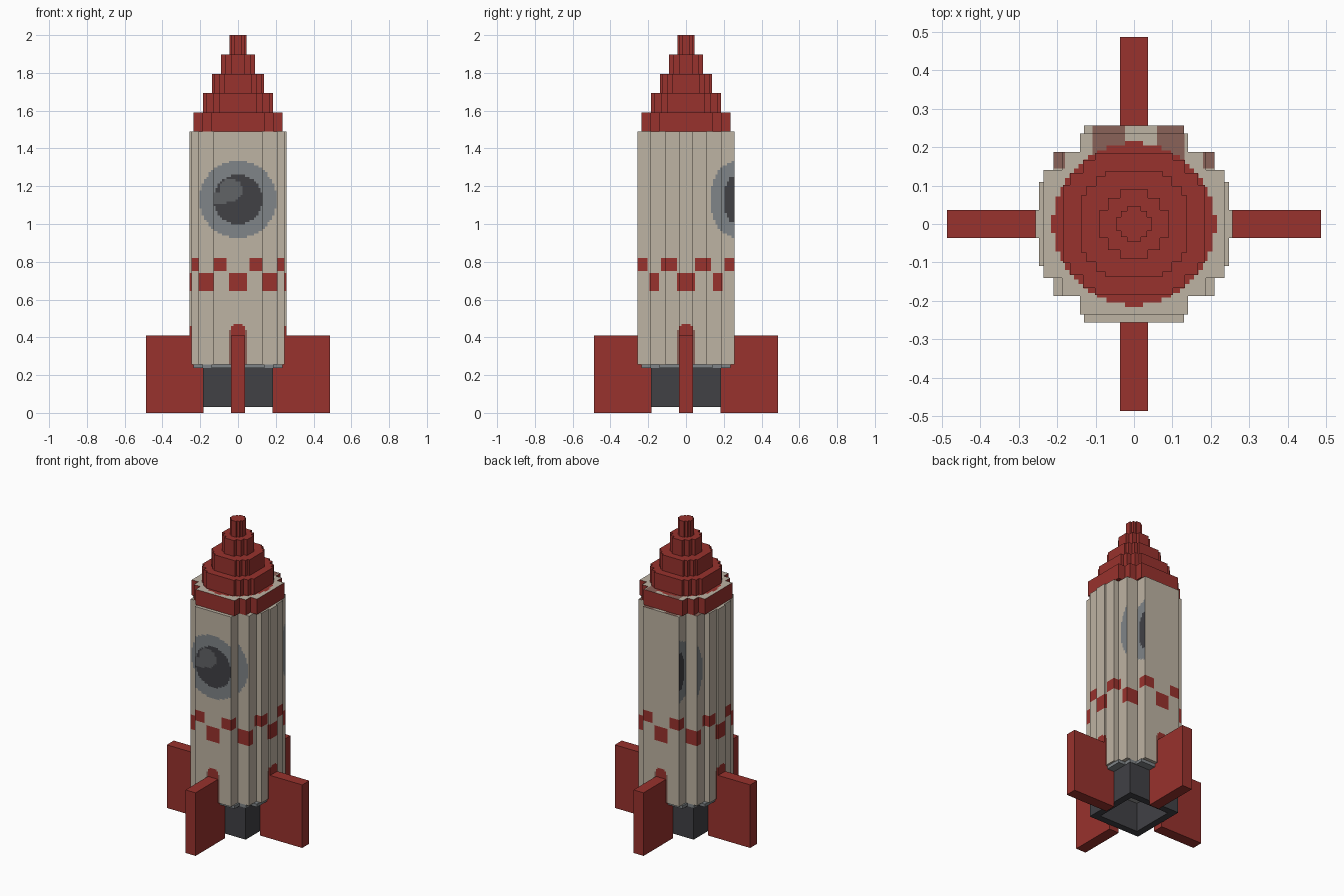
import bpy, bmesh, math

cube = bpy.data.objects.get("Cube")
if cube:
    bpy.data.objects.remove(cube)


# Colours
def linear(c):
    c /= 255
    return c / 12.92 if c <= 0.04045 else ((c + 0.055) / 1.055) ** 2.4


MATS = []


def colour(name, r, g, b):
    m = bpy.data.materials.new(name)
    rgba = (linear(r), linear(g), linear(b), 1)
    m.use_nodes = True
    m.diffuse_color = rgba
    bsdf = next(n for n in m.node_tree.nodes if n.type == 'BSDF_PRINCIPLED')
    bsdf.inputs["Base Color"].default_value = rgba
    MATS.append(m)
    return len(MATS) - 1


CREAM = colour("cream", 190, 179, 163)
RED = colour("red", 152, 50, 45)
RING = colour("ring_grey", 128, 133, 136)
DARK = colour("dark_grey", 65, 65, 69)
GLINT = colour("glint_grey", 97, 99, 102)
BROWN = colour("brown", 138, 98, 88)
PALE = colour("pale_grey", 155, 155, 155)


# Helpers
def finish(name, bm, paint):
    """paint is a material index or a rule taking (centre, normal)"""
    bmesh.ops.recalc_face_normals(bm, faces=bm.faces)
    for f in bm.faces:
        f.material_index = paint(f.calc_center_median(), f.normal) if callable(paint) else paint
    me = bpy.data.meshes.new(name)
    bm.to_mesh(me)
    bm.free()
    for m in MATS:
        me.materials.append(m)
    ob = bpy.data.objects.new(name, me)
    bpy.context.collection.objects.link(ob)
    return ob


def stepped_prism(steps, z0, z1):
    """Prism over the union of centred rectangles, given as half sizes, widest first"""
    quarter = []
    for i, (hx, hy) in enumerate(steps):
        if i:
            quarter.append((hx, steps[i - 1][1]))
        quarter.append((hx, hy))
    back = quarter[::-1]
    outline = (quarter + [(-x, y) for x, y in back]
               + [(-x, -y) for x, y in quarter] + [(x, -y) for x, y in back])
    bm = bmesh.new()
    base = bm.faces.new([bm.verts.new((x, y, z0)) for x, y in outline])
    top = bmesh.ops.extrude_face_region(bm, geom=[base])["geom"]
    bmesh.ops.translate(bm, vec=(0, 0, z1 - z0),
                        verts=[v for v in top if isinstance(v, bmesh.types.BMVert)])
    return bm


def slice_mesh(bm, axis, levels):
    for level in levels:
        co, no = [0, 0, 0], [0, 0, 0]
        co[axis], no[axis] = level, 1
        bmesh.ops.bisect_plane(bm, geom=bm.verts[:] + bm.edges[:] + bm.faces[:],
                               dist=1e-5, plane_co=co, plane_no=no)


def box(x0, x1, y0, y1, z0, z1):
    bm = bmesh.new()
    bmesh.ops.create_cube(bm, size=1)
    for v in bm.verts:
        v.co = ((x0, x1)[v.co.x > 0], (y0, y1)[v.co.y > 0], (z0, z1)[v.co.z > 0])
    return bm


GRID = [i * 0.012 for i in range(-21, 22)]
COLLAR = [(0.235, 0.14), (0.187, 0.187), (0.14, 0.235)]


# Painted rules
def top_paint(c):
    if c.y > 0.14 and (-0.105 < c.x < -0.03 or 0.065 < c.x < 0.135 or abs(c.x) > 0.18):
        return BROWN
    return CREAM


def body_paint(c, n):
    if n.z > 0.5:
        return top_paint(c)
    if n.z < -0.5:
        return CREAM
    h = c.z - 1.13
    # Round porthole on the front
    if n.y < -0.5 and c.y < 0:
        d = math.hypot(c.x, h)
        if d < 0.13:
            swirl = math.hypot(c.x + 0.04, h - 0.05) < 0.062
            tail = c.x < -0.06 and -0.02 < h < 0.03
            return GLINT if swirl or tail else DARK
        if d < 0.205:
            return RING
    # Half portholes on the rear side steps
    if abs(n.x) > 0.5 and c.y > 0.12:
        y = c.y - 0.257
        if math.hypot(y / 0.057, h / 0.125) < 1:
            return DARK
        if math.hypot(y / 0.127, h / 0.2) < 1:
            return RING
    # Checked band
    cell = math.degrees(math.atan2(c.y, c.x)) % 45
    if 0.645 < c.z < 0.74 and (cell < 11 or cell > 34):
        return RED
    if 0.75 < c.z < 0.82 and 12 < cell < 33:
        return RED
    # Fin roots
    t = min(abs(c.x), abs(c.y))
    if t < 0.04 and c.z < 0.46 or t < 0.025 and c.z < 0.47:
        return RED
    if t < 0.052 and c.z < 0.44:
        return BROWN
    return CREAM


# Body
body = stepped_prism([(0.257, 0.037), (0.247, 0.11), (0.21, 0.187), (0.13, 0.257)], 0.257, 1.49)
slice_mesh(body, 2, [0.44, 0.46, 0.47, 0.645, 0.74, 0.75, 0.82])
slice_mesh(body, 2, [0.926 + i * 0.012 for i in range(35)])
slice_mesh(body, 0, GRID)
slice_mesh(body, 1, GRID)
finish("body", body, body_paint)

# Nose: a painted collar and four narrowing tiers
collar = stepped_prism(COLLAR, 1.49, 1.59)
slice_mesh(collar, 0, GRID)
slice_mesh(collar, 1, GRID)
finish("nose_collar", collar,
       lambda c, n: top_paint(c) if n.z > 0.5 and c.xy.length > 0.212 else RED)

z = 1.59
for i, r in enumerate([0.185, 0.137, 0.09, 0.045]):
    top = 2 - 0.1025 * (3 - i)
    steps = [(r, r * 0.55), (r * 0.9, r * 0.72), (r * 0.72, r * 0.9), (r * 0.55, r)]
    if i > 1:
        steps = [(r, r * 0.4), (r * 0.75, r * 0.75), (r * 0.4, r)]
    finish(f"nose_tier_{i + 1}", stepped_prism(steps, z, top), RED)
    z = top

# Plate under the body
finish("base_plate", stepped_prism(COLLAR, 0.237, 0.257), RING)

# Hollow square nozzle
nozzle = box(-0.185, 0.185, -0.185, 0.185, 0.03, 0.25)
mouth = min(nozzle.faces, key=lambda f: f.calc_center_median().z)
bmesh.ops.inset_region(nozzle, faces=[mouth], thickness=0.063)
hole = bmesh.ops.extrude_face_region(nozzle, geom=[mouth])["geom"]
bmesh.ops.translate(nozzle, vec=(0, 0, 0.19),
                    verts=[v for v in hole if isinstance(v, bmesh.types.BMVert)])
if mouth.is_valid:
    bmesh.ops.delete(nozzle, geom=[mouth], context='FACES_ONLY')
finish("nozzle", nozzle,
       lambda c, n: PALE if max(abs(c.x), abs(c.y)) < 0.13 and 0.04 < c.z < 0.24 else DARK)

# Four fins
for side, turn in (("left", 0), ("back", 1), ("right", 2), ("front", 3)):
    fin = finish(side + "_fin", box(0.183, 0.487, -0.036, 0.036, 0, 0.41), RED)
    fin.rotation_euler.z = turn * math.pi / 2
